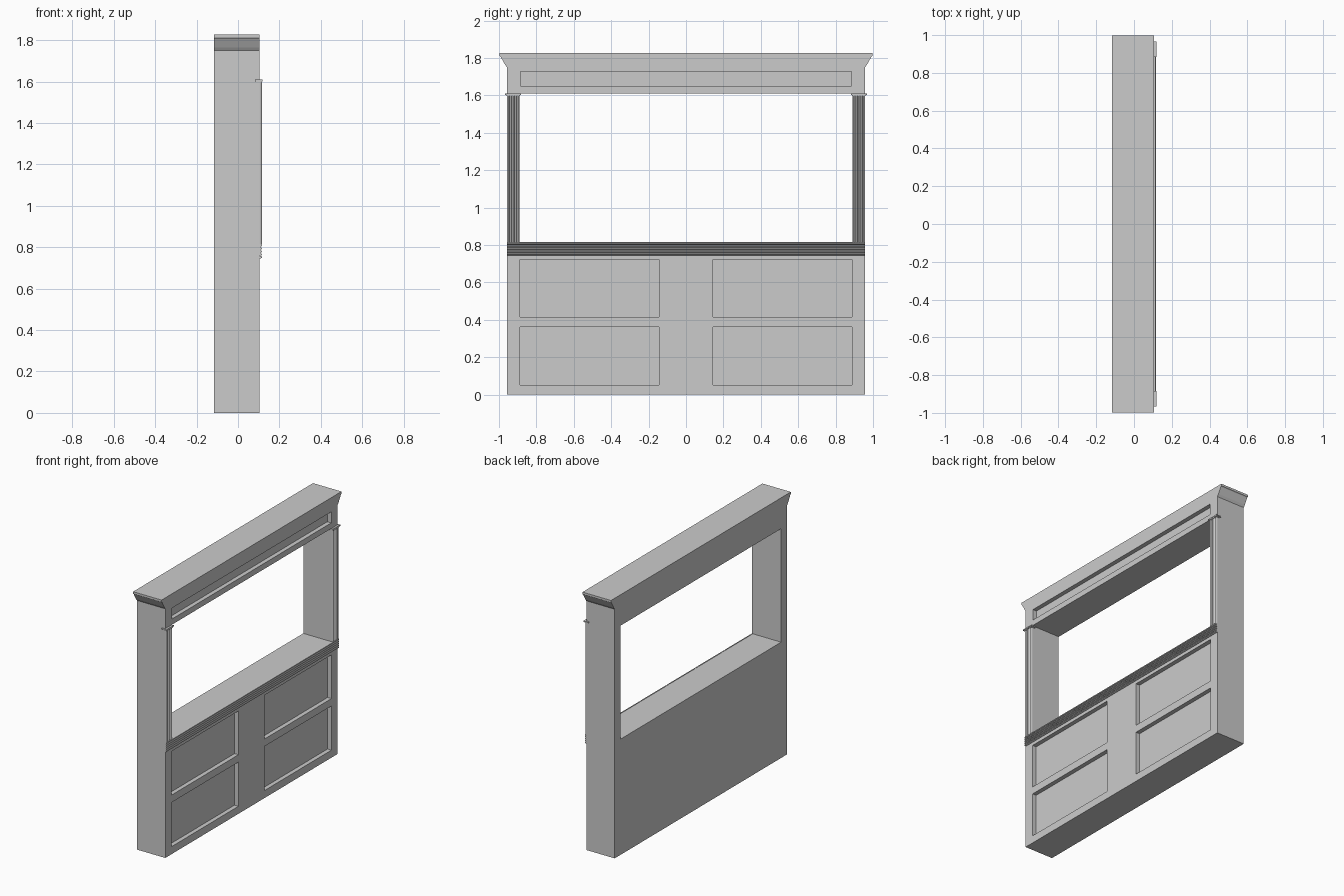
import bpy, bmesh, math

if "Cube" in bpy.data.objects:
    bpy.data.objects.remove(bpy.data.objects["Cube"])

FRONT, BACK = 0.105, -0.116


def make(name, bm):
    bmesh.ops.recalc_face_normals(bm, faces=bm.faces)
    me = bpy.data.meshes.new(name)
    bm.to_mesh(me)
    bm.free()
    ob = bpy.data.objects.new(name, me)
    bpy.context.collection.objects.link(ob)
    return ob


def sweep(bm, points, offset):
    # closed prism from a 3D outline
    face = bm.faces.new([bm.verts.new(p) for p in points])
    out = bmesh.ops.extrude_face_region(bm, geom=[face], use_keep_orig=True)
    verts = [g for g in out["geom"] if isinstance(g, bmesh.types.BMVert)]
    bmesh.ops.translate(bm, verts=verts, vec=offset)


def add_box(bm, x0, x1, y0, y1, z0, z1):
    sweep(bm, [(x0, y0, z0), (x0, y1, z0), (x0, y1, z1), (x0, y0, z1)], (x1 - x0, 0, 0))


def reed_outline(width, depth, n=6):
    return [(depth * math.sin(math.pi * i / n), -width / 2 * math.cos(math.pi * i / n))
            for i in range(n + 1)]


# Main frame: side silhouette with flared crown ends
half = [(0.957, 0), (0.957, 1.75), (0.968, 1.765), (0.992, 1.808), (0.998, 1.812), (0.998, 1.827)]
outline = half + [(-y, z) for y, z in reversed(half)]
bm = bmesh.new()
sweep(bm, [(BACK, y, z) for y, z in outline], (FRONT - BACK, 0, 0))
frame = make("main_frame", bm)

# Opening and recessed panels
bm = bmesh.new()
add_box(bm, -0.3, 0.3, -0.89, 0.89, 0.813, 1.61)
add_box(bm, FRONT - 0.03, 0.2, -0.885, 0.885, 1.65, 1.727)
for s in (-1, 1):
    for z0, z1 in ((0.053, 0.363), (0.415, 0.722)):
        y0, y1 = sorted((s * 0.145, s * 0.887))
        add_box(bm, FRONT - 0.03, 0.2, y0, y1, z0, z1)
cutter = make("recess_cutter", bm)
cutter.hide_render = True
mod = frame.modifiers.new("recesses", "BOOLEAN")
mod.object = cutter
mod.solver = "EXACT"
bpy.context.view_layer.objects.active = frame
bpy.ops.object.modifier_apply(modifier=mod.name)
bpy.data.objects.remove(cutter)

# Reeded ledge band
bm = bmesh.new()
w = 0.07 / 5
for i in range(5):
    z = 0.745 + w * (i + 0.5)
    sweep(bm, [(FRONT - 0.001 + d, -0.957, z + o) for d, o in reed_outline(w, 0.012)], (0, 1.914, 0))
make("reeded_ledge", bm)

# Reeded pilasters and their thin stepped capitals
for s, side in ((-1, "left"), (1, "right")):
    bm = bmesh.new()
    w = 0.067 / 5
    for i in range(5):
        y = s * (0.89 + w * (i + 0.5))
        sweep(bm, [(FRONT - 0.001 + d, y + o, 0.813) for d, o in reed_outline(w, 0.011)], (0, 0, 0.787))
    make(side + "_pilaster", bm)
    bm = bmesh.new()
    y0, y1 = sorted((s * 0.883, s * 0.967))
    add_box(bm, 0.082, 0.119, y0, y1, 1.602, 1.61)
    y0, y1 = sorted((s * 0.887, s * 0.961))
    add_box(bm, 0.088, 0.117, y0, y1, 1.597, 1.602)
    make(side + "_capital", bm)
